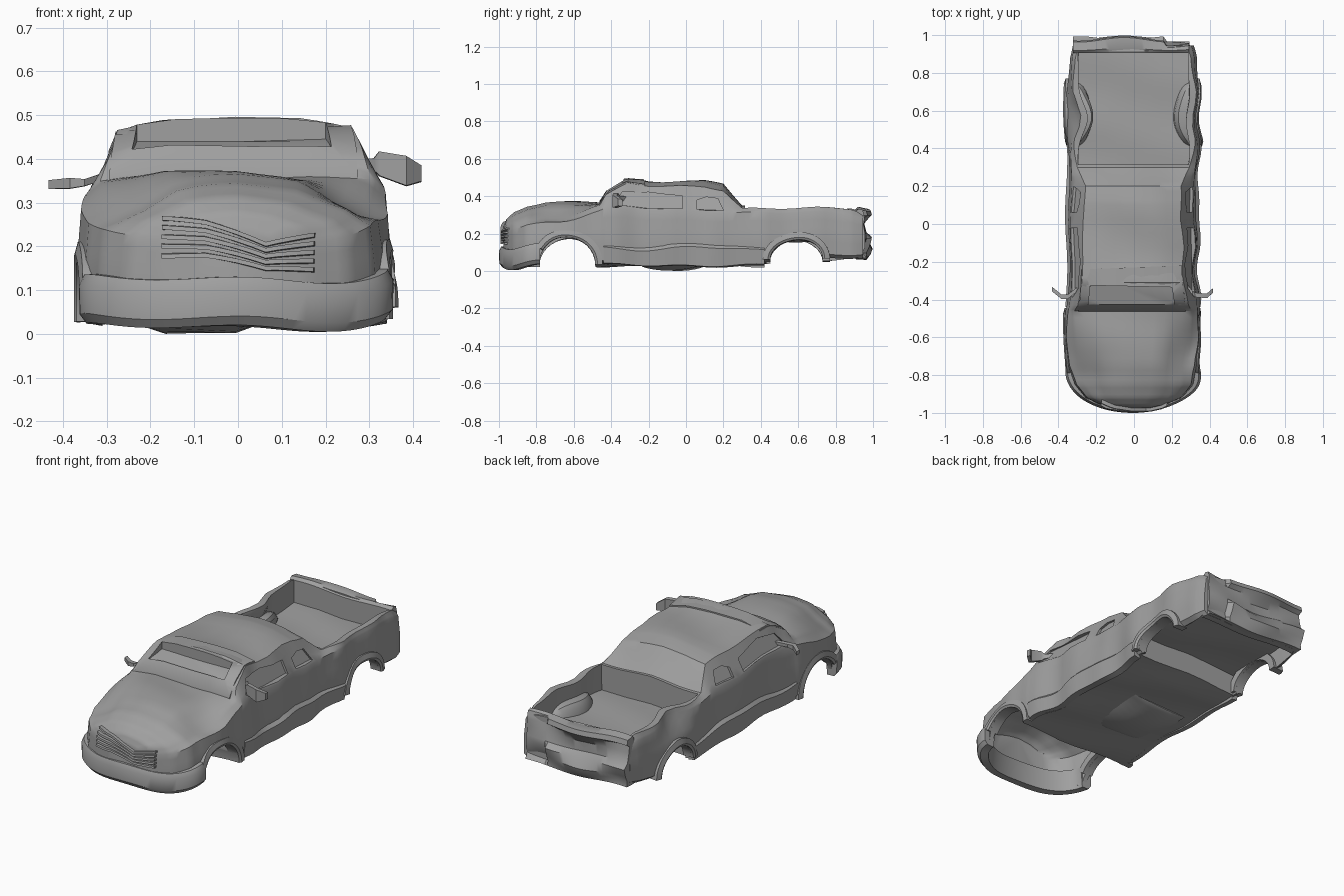
import bpy, bmesh
from math import sin, cos, pi, exp
from mathutils import Vector

if "Cube" in bpy.data.objects:
    bpy.data.objects.remove(bpy.data.objects["Cube"])

grey = bpy.data.materials.new("dull_grey")
grey.diffuse_color = (.35, .35, .35, 1)
grey.use_nodes = True
grey.node_tree.nodes["Principled BSDF"].inputs["Base Color"].default_value = grey.diffuse_color

def rings_mesh(name, rings, closed=False):
    """Skin a list of equal-sized point loops into a solid."""
    bm = bmesh.new()
    vs = [[bm.verts.new(p) for p in r] for r in rings]
    n, m = len(rings), len(rings[0])
    for i in range(n if closed else n - 1):
        a, b = vs[i], vs[(i + 1) % n]
        for j in range(m):
            k = (j + 1) % m
            bm.faces.new((a[j], a[k], b[k], b[j]))
    if not closed:
        bm.faces.new(vs[0])
        bm.faces.new(vs[-1])
    bmesh.ops.recalc_face_normals(bm, faces=bm.faces)
    me = bpy.data.meshes.new(name)
    bm.to_mesh(me)
    bm.free()
    me.materials.append(grey)
    ob = bpy.data.objects.new(name, me)
    bpy.context.collection.objects.link(ob)
    return ob

def subdivide(pts, n, closed=False):
    pts = [Vector(p) for p in pts]
    ends = pts[1:] + pts[:1] if closed else pts[1:]
    out = [a.lerp(b, i / n) for a, b in zip(pts, ends) for i in range(n)]
    return out if closed else out + [pts[-1]]

def section(y, z0, w, zs, wt, ze, zt):
    half = subdivide([(0, y, z0), (w * .93, y, z0), (w, y, z0 + .02), (w * 1.01, y, (z0 + zs) / 2),
                      (w * .98, y, zs), (wt, y, ze), (wt * .55, y, zt - .007), (0, y, zt)], 3)
    return half + [Vector((-p.x, p.y, p.z)) for p in half[-2:0:-1]]

def box(name, x0, x1, y0, y1, z0, z1, n=12):
    rect = [(x0, z0), (x1, z0), (x1, z1), (x0, z1)]
    return rings_mesh(name, [subdivide([(x, y0 + (y1 - y0) * i / n, z) for x, z in rect], 4, True)
                             for i in range(n + 1)])

# Body stations: y, bottom z, half width, shoulder z, top half width, top edge z, crown z
rows = [(-.975, .05, .10, .19, .08, .22, .23), (-.96, .05, .165, .21, .14, .25, .27),
        (-.92, .05, .25, .235, .21, .27, .31), (-.85, .05, .31, .255, .25, .30, .345),
        (-.75, .05, .345, .27, .27, .315, .365), (-.60, .04, .355, .29, .29, .33, .37),
        (-.46, .03, .35, .32, .31, .35, .372), (-.43, .03, .345, .33, .295, .40, .425),
        (-.31, .03, .34, .335, .275, .465, .492), (-.20, .03, .335, .33, .265, .455, .482),
        (.10, .04, .335, .325, .26, .455, .48), (.20, .04, .335, .32, .255, .44, .465),
        (.30, .04, .34, .315, .30, .34, .35), (.45, .05, .345, .31, .33, .335, .34),
        (.70, .06, .345, .31, .33, .335, .34), (.88, .065, .335, .30, .31, .33, .335),
        (.945, .07, .32, .28, .29, .31, .33)]
stations = []
for a, b in zip(rows, rows[1:]):
    stations += [[p + (q - p) * i / 4 for p, q in zip(a, b)] for i in range(4)]
stations.append(list(rows[-1]))
body = rings_mesh("body_shell", [section(*s) for s in stations])
bpy.context.view_layer.update()

def hit(origin, direction):
    ok, p, nrm, _ = body.ray_cast(Vector(origin), Vector(direction))
    return p if ok else Vector(origin)

parts, cutters = [], []

# Engine bay, underside of bed, and open cargo bed
bay = [(y, -.1, w - .03, zs - .02, wt - .02, ze - .02, zt - .025)
       for y, z0, w, zs, wt, ze, zt in stations if -.95 < y < -.465]
cutters.append(rings_mesh("cut_bay", [section(*s) for s in bay]))
cutters.append(box("cut_under", -.31, .31, .43, .92, -.1, .165))
cutters.append(box("cut_bed", -.295, .295, .315, .915, .2, .6, 24))

# Wheel arches with flares
arches = [("front", -.635, .03, .15, .15), ("rear", .59, .06, .14, .105)]
for tag, cy, cz, ry, rz in arches:
    cutters.append(rings_mesh("cut_arch", [[(x, cy + ry * cos(i * pi / 16), cz + rz * sin(i * pi / 16))
                                            for i in range(32)] for x in (-.5, .5)]))
    for s, side in ((1, "right"), (-1, "left")):
        rings = []
        last = 20 if tag == "front" else 24
        for i in range(last + 1):
            c, d = cos(i * pi / 24), sin(i * pi / 24)
            rings.append([(s * x, cy + (ry + g) * c, cz + (rz + g) * d)
                          for x, g in ((.295, 0), (.358, 0), (.364, .012), (.356, .04), (.295, .04))])
        parts.append(rings_mesh(f"{tag}_{side}_flare", rings))

# Side windows, recessed
panes = [[(-.39, .35), (-.34, .415), (-.2, .425), (-.02, .40), (-.02, .335), (-.2, .34)],
         [(.06, .335), (.06, .385), (.11, .405), (.17, .4), (.20, .335)]]
for s in (1, -1):
    for pane in panes:
        pts = [hit((s, y, z), (-s, 0, 0)) for y, z in pane]
        cutters.append(rings_mesh("cut_window", [[p - Vector((s * .014, 0, 0)) for p in pts],
                                                 [(s * .6, p.y, p.z) for p in pts]]))

# Windscreen pane sunk flat into a raised surround
inner = subdivide([(-.24, -.425, 1), (.22, -.425, 1), (.21, -.335, 1), (-.23, -.325, 1)], 5, True)
outer = subdivide([(-.29, -.462, 1), (.28, -.462, 1), (.265, -.22, 1), (-.275, -.24, 1)], 5, True)
down, up = (0, 0, -1), Vector((0, 0, 1))
hi, ho = [hit(p, down) for p in inner], [hit(p, down) for p in outer]
sunk = [Vector((p.x, p.y, .418 + .2 * (p.y + .425))) for p in hi]
cutters.append(rings_mesh("cut_screen", [sunk, [p + up * .3 for p in hi]]))
frame = [[p - up * .012, p + up * .008, q + up * .012, q - up * .012] for p, q in zip(ho, hi)]
parts.append(rings_mesh("windscreen_frame", frame, closed=True))

# Grille bars bent into the front skin
for k in range(5):
    t = k / 4
    path = [(-.17, .27 - .09 * t), (-.07, .25 - .075 * t), (.07, .20 - .055 * t), (.18, .235 - .08 * t)]
    rings = []
    for x, _, z in subdivide([(x, 0, z) for x, z in path], 4):
        p = hit((x, -2, z), (0, 1, 0))
        rings.append([p + Vector(o) for o in ((0, -.018, -.006), (0, -.016, .004), (0, .015, .006), (0, .015, -.006))])
    parts.append(rings_mesh("grille_bar", rings))

# Front bumper wrapping the nose
rings = []
for i in range(41):
    a = -pi / 2 + pi * i / 40
    lift = .02 * abs(sin(a)) ** 3 - .018
    rings.append([((.365 - off) * sin(a), -.78 - (.22 - off) * cos(a), z + lift)
                  for off, z in ((.018, .03), (.002, .05), (0, .115), (.012, .14), (.07, .145), (.06, .03))])
parts.append(rings_mesh("front_bumper", rings))

# Tailgate, caved in below a buckled top ridge
rings = []
for i in range(33):
    x = -.32 + .62 * i / 32
    r = .028 if x > .17 else 0
    w = .012 * cos(13 * x + .6)
    rings.append([(x, .905, .07), (x, .965, .07), (x, .975 + w - r, .10), (x, .988 + w * .8 - r, .13),
                  (x, .982 - w - r, .175), (x, .955 - w * .8, .20), (x, .948 - w * .3, .25), (x, .958 + w, .285),
                  (x, .982 + w - r, .305 + w * .5), (x, .975 + w - r, .33 + w * .4), (x, .925 + w * .5, .334), (x, .905, .32)])
parts.append(rings_mesh("tailgate", rings))

# Rocker panels, inner wheel housings, door mirrors
for s, side in ((1, "right"), (-1, "left")):
    rings = []
    for i in range(21):
        y = -.44 + .86 * i / 20
        z = .14 + .012 * sin(9 * y + 1)
        rings.append([(s * x, y, h) for x, h in ((.31, .03), (.345, .035), (.354, z - .015), (.335, z + .004), (.31, z))])
    parts.append(rings_mesh(f"{side}_rocker", rings))
    rings = []
    for i in range(17):
        a = pi * i / 16
        y, h = .58 - .175 * cos(a), .19 + .07 * sin(a)
        b = .3 - .08 * sin(a)
        rings.append([(s * .31, y, .185), (s * b, y, .185), (s * (b + .01), y, h - .02), (s * (b + .03), y, h), (s * .31, y, h)])
    parts.append(rings_mesh(f"{side}_wheel_housing", rings))
mirror_paths = {"left": [(-.30, .365, .008), (-.35, .352, .008), (-.38, .352, .012), (-.43, .352, .01)],
                "right": [(.27, .385, .008), (.318, .38, .014), (.33, .382, .028), (.39, .37, .034), (.425, .37, .018)]}
for side, path in mirror_paths.items():
    rings = [[(x, -.345 - .3 * (abs(x) - .3) * (.43 - abs(x)) / .03 + dy, z + dz * h)
              for dy, dz in ((-.012, -1), (.012, -1), (.012, 1), (-.012, 1))] for x, z, h in path]
    parts.append(rings_mesh(f"{side}_door_mirror", rings))

# Sagging floor pan
rings = []
for i in range(13):
    a = pi * i / 12
    y, d = -.07 - .17 * cos(a), .022 * sin(a)
    rings.append([(-.25, y, .035), (-.16, y, .033 - d), (0, y, .033 - d), (.08, y, .035)])
parts.append(rings_mesh("floor_pan", rings))

# Carve the body
for c in cutters:
    c.hide_render = True
    mod = body.modifiers.new("carve", "BOOLEAN")
    mod.operation, mod.solver, mod.object = "DIFFERENCE", "EXACT", c
dg = bpy.context.evaluated_depsgraph_get()
carved = bpy.data.meshes.new_from_object(body.evaluated_get(dg))
body.modifiers.clear()
body.data = carved
for c in cutters:
    bpy.data.objects.remove(c)

def bump(a, b, ra, rb):
    return exp(-(a / ra) ** 2 - (b / rb) ** 2)

# Crash damage: ripples along flanks and roof, crushed hood corners, pushed-in bed side
def dent(p):
    x, y, z = p
    side = x / .35
    if x > 0:
        dx = side * (.007 * sin(15 * y + 1.2 + 5 * z) + .006 * sin(24 * y - 2) - .004)
    else:
        dx = side * .006 * sin(11 * y + .5 + 4 * z)
    top = max(0, min(1, (z - .2) / .1))
    if x < -.15:
        dx += top * .06 * bump(y - .56, 0, .11, 1)
    dz = .006 * sin(13 * x + 5 * y) + .005 * sin(17 * y + 6 * x)
    dz -= top * .045 * bump(x - .28, y + .68, .09, .13)
    dz -= top * .03 * bump(x + .25, y + .83, .1, .12)
    dz += top * .008 * bump(x, y + .3, .15, .1)
    return Vector((x + dx * (.2 if abs(x) > .375 else 1) - .005, y, z + dz))

every = [body] + parts
for ob in every:
    for v in ob.data.vertices:
        v.co = dent(v.co)
low = min(v.co.z for ob in every for v in ob.data.vertices)
bpy.ops.object.select_all(action="DESELECT")
for ob in every:
    for v in ob.data.vertices:
        v.co.z -= low
    ob.select_set(True)
bpy.context.view_layer.objects.active = body
bpy.ops.object.shade_smooth_by_angle(angle=.6)
